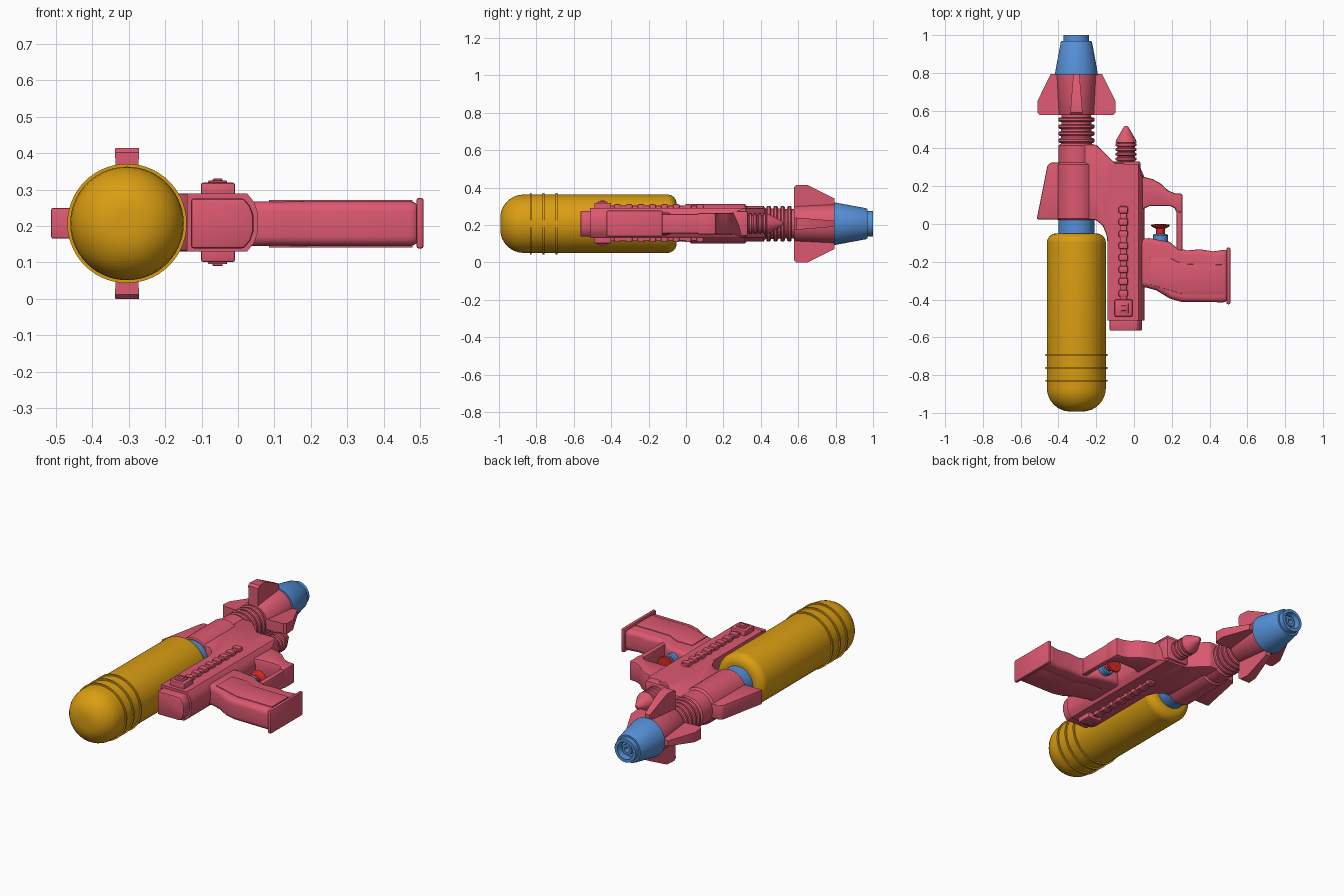
import bpy, bmesh
from math import sin, cos, pi, radians
from mathutils import Matrix

cube = bpy.data.objects.get("Cube")
if cube:
    bpy.data.objects.remove(cube, do_unlink=True)

AX, AZ = -0.305, 0.207   # barrel axis


def material(name, rgb):
    m = bpy.data.materials.new(name)
    m.use_nodes = True
    m.diffuse_color = (*rgb, 1)
    m.node_tree.nodes["Principled BSDF"].inputs["Base Color"].default_value = (*rgb, 1)
    return m


PINK = material("pink plastic", (0.72, 0.10, 0.165))
YELLOW = material("amber tank", (0.70, 0.34, 0.006))
BLUE = material("blue plastic", (0.09, 0.28, 0.68))
RED = material("red trigger", (0.64, 0.025, 0.018))


def finish(bm, name, mat):
    bmesh.ops.recalc_face_normals(bm, faces=bm.faces)
    me = bpy.data.meshes.new(name)
    bm.to_mesh(me)
    bm.free()
    me.materials.append(mat)
    ob = bpy.data.objects.new(name, me)
    bpy.context.collection.objects.link(ob)
    bpy.ops.object.select_all(action="DESELECT")
    ob.select_set(True)
    bpy.context.view_layer.objects.active = ob
    bpy.ops.object.shade_smooth_by_angle(angle=radians(35))
    return ob


def lathe(name, profile, mat, cx=AX, cz=AZ, n=40):
    """Spin (radius, y) points round an axis parallel to y."""
    bm = bmesh.new()
    vs = [bm.verts.new((r, y, 0)) for r, y in profile]
    edges = [bm.edges.new(p) for p in zip(vs, vs[1:])]
    bmesh.ops.spin(bm, geom=vs + edges, axis=(0, 1, 0), cent=(0, 0, 0),
                   angle=2 * pi, steps=n, use_merge=True)
    bmesh.ops.remove_doubles(bm, verts=bm.verts, dist=1e-5)
    bmesh.ops.translate(bm, verts=bm.verts, vec=(cx, 0, cz))
    return finish(bm, name, mat)


def soften(bm, width, segments):
    if width:
        sharp = [e for e in bm.edges if e.calc_face_angle(0) > 0.6]
        bmesh.ops.bevel(bm, geom=sharp, offset=width, segments=segments,
                        profile=0.5, affect="EDGES", clamp_overlap=True)


def extrude(points, vec):
    bm = bmesh.new()
    face = bm.faces.new([bm.verts.new(p) for p in points])
    out = bmesh.ops.extrude_face_region(bm, geom=[face])["geom"]
    bmesh.ops.translate(bm, vec=vec, verts=[v for v in out if isinstance(v, bmesh.types.BMVert)])
    bmesh.ops.recalc_face_normals(bm, faces=bm.faces)
    return bm


def plan(name, outline, z0, z1, mat=PINK, width=0.0, segments=2):
    """Extrude an (x, y) outline upwards."""
    bm = extrude([(x, y, z0) for x, y in outline], (0, 0, z1 - z0))
    soften(bm, width, segments)
    return finish(bm, name, mat)


def box(name, x0, x1, y0, y1, z0, z1, width=0.0, mat=PINK):
    return plan(name, [(x0, y0), (x1, y0), (x1, y1), (x0, y1)], z0, z1, mat, width)


def arc(cr, cy, rad, a0, a1, n=8):
    return [(cr + rad * cos(radians(a0 + (a1 - a0) * i / n)),
             cy + rad * sin(radians(a0 + (a1 - a0) * i / n))) for i in range(n + 1)]


# Tank with three thin hoops
lathe("tank", [(0, -0.993)] + arc(0.031, -0.868, 0.125, -90, 0)
      + arc(0.106, -0.1, 0.05, 0, 90) + [(0, -0.05)], YELLOW, n=56)
for i, y in enumerate((-0.693, -0.762, -0.83)):
    lathe(f"tank_hoop_{i + 1}", [(0.15, y - 0.005), (0.164, y - 0.005),
                                 (0.164, y + 0.005), (0.15, y + 0.005)], YELLOW, n=56)
lathe("tank_neck", [(0, -0.07), (0.095, -0.07), (0.095, 0.05), (0, 0.05)], BLUE)

# Barrel: housing, tube, ribs and collar
lathe("barrel_housing", [(0, 0.022), (0.1, 0.022), (0.106, 0.028), (0.106, 0.315),
                         (0.095, 0.325), (0.095, 0.415), (0.082, 0.425),
                         (0.078, 0.6), (0, 0.6)], PINK)
for i in range(4):
    y = 0.43 + 0.037 * i
    lathe(f"barrel_rib_{i + 1}", [(0.07, y), (0.09, y), (0.096, y + 0.006),
                                  (0.096, y + 0.018), (0.09, y + 0.024), (0.07, y + 0.024)], PINK)
lathe("muzzle_collar", [(0, 0.577), (0.092, 0.577), (0.097, 0.585), (0.104, 0.795),
                        (0, 0.795)], PINK)

# Blue nozzle with a stepped bore
lathe("nozzle", [(0, 0.79), (0.113, 0.79), (0.113, 0.8), (0.083, 0.962), (0.078, 0.97),
                 (0.068, 0.97), (0.068, 1.0), (0.05, 1.0), (0.045, 0.965), (0.03, 0.965),
                 (0.03, 0.985), (0.015, 0.985), (0.012, 0.94), (0, 0.94)], BLUE)

# Four fins, thinner towards the nozzle
for i, side in enumerate(("left", "top", "right", "bottom")):
    bm = extrude([(0.07, 0.577, -1), (0.195, 0.577, -1), (0.207, 0.59, -1), (0.207, 0.65, -1),
                  (0.135, 0.795, -1), (0.07, 0.795, -1)], (0, 0, 2))
    for v in bm.verts:
        t = (v.co.y - 0.577) / 0.218
        v.co.z *= (0.033 - 0.016 * t) * (0.8 + v.co.x)
    bmesh.ops.transform(bm, verts=bm.verts, matrix=Matrix.Translation((AX, 0, AZ))
                        @ Matrix.Rotation(-i * pi / 2, 4, "Y"))
    finish(bm, f"muzzle_fin_{side}", PINK)

# Swept side wing
plan("side_wing", [(AX, 0.025), (-0.515, 0.025), (-0.458, 0.31), (-0.44, 0.325), (AX, 0.325)],
     0.165, 0.25, width=0.006)

# Receiver body with chamfered outer side, and the web joining it to the barrel
body = [(-0.14, 0.13), (0.025, 0.13), (0.045, 0.155), (0.055, 0.185),
        (0.055, 0.235), (0.045, 0.265), (0.025, 0.29), (-0.14, 0.29)]
bm = extrude([(x, -0.512, z) for x, z in body], (0, 0.83, 0))
for v in bm.verts:
    if v.co.y > 0 and v.co.x > 0.03:
        v.co.y -= 0.07
finish(bm, "receiver_body", PINK)
bm = extrude([(x * 0.88 - 0.006, -0.565, AZ + (z - 0.21) * 0.86) for x, z in body], (0, 0.08, 0))
soften(bm, 0.008, 2)
finish(bm, "receiver_end_cap", PINK)
plan("barrel_web", [(-0.3, 0.03), (-0.2, 0.02), (-0.165, -0.01), (-0.145, -0.06), (-0.138, -0.12),
                    (-0.05, -0.12), (-0.05, 0.322), (-0.1, 0.322), (-0.2, 0.42), (-0.3, 0.42)],
     0.13, 0.29, width=0.008)
box("receiver_nose", -0.12, 0.035, 0.24, 0.332, 0.14, 0.275, 0.012)

# Beaded rail and square button block on both faces
for side, s in (("top", 1), ("bottom", -1)):
    def pad(name, x0, x1, y0, y1, height, width):
        za, zb = sorted((0.21 + s * 0.06, 0.21 + s * height))
        box(f"{side}_{name}", x0, x1, y0, y1, za, zb, width)
    pad("rail", -0.074, -0.038, -0.41, 0.095, 0.094, 0.004)
    for i in range(8):
        y = -0.385 + 0.063 * i
        pad(f"rail_bead_{i + 1}", -0.081, -0.031, y, y + 0.036, 0.102, 0.008)
    pad("button_block", -0.102, -0.008, -0.49, -0.4, 0.109, 0.006)
    pad("button_rim", -0.082, -0.03, -0.472, -0.42, 0.115, 0.003)
    pad("button", -0.07, -0.042, -0.46, -0.432, 0.12, 0.003)

# Ribbed pointed tip on the receiver
tip = [(0, 0.3), (0.045, 0.3)]
for i in range(4):
    y = 0.335 + 0.025 * i
    tip += [(0.046, y), (0.056, y + 0.004), (0.056, y + 0.015), (0.046, y + 0.019)]
lathe("pointed_tip", tip + [(0.056, 0.432), (0.052, 0.445), (0.016, 0.508), (0.008, 0.518),
                            (0, 0.52)], PINK, -0.042, AZ, 28)

# Pistol grip with butt plate and raised side panels
plan("grip", [(0.0, -0.08), (0.08, -0.075), (0.19, -0.095), (0.225, -0.125), (0.28, -0.14),
              (0.35, -0.134), (0.42, -0.145), (0.5, -0.132), (0.5, -0.415), (0.25, -0.412),
              (0.19, -0.395), (0.12, -0.352), (0.06, -0.335), (0.0, -0.335)],
     0.145, 0.268, width=0.028, segments=4)
box("grip_butt_plate", 0.49, 0.51, -0.425, -0.125, 0.138, 0.277, 0.007)
for side, z in (("top", 0.264), ("bottom", 0.141)):
    plan(f"grip_panel_{side}", [(0.085, -0.178), (0.185, -0.178), (0.255, -0.212), (0.48, -0.216),
                                (0.48, -0.37), (0.255, -0.37), (0.085, -0.32)], z, z + 0.008,
         width=0.002)

# Trigger guard: sloped arm and outer bar
plan("guard_arm", [(0.0, 0.255), (0.05, 0.25), (0.1, 0.237), (0.14, 0.215), (0.18, 0.178),
                   (0.215, 0.163), (0.257, 0.16), (0.257, 0.06), (0.225, 0.06), (0.215, 0.085),
                   (0.19, 0.095), (0.08, 0.094), (0.05, 0.08), (0.0, 0.08)],
     0.15, 0.264, width=0.01)
box("guard_bar", 0.226, 0.257, -0.17, 0.12, 0.155, 0.259, 0.008)

# Push trigger
lathe("trigger_base", [(0, -0.1), (0.04, -0.1), (0.04, -0.06), (0.035, -0.053), (0, -0.053)],
      BLUE, 0.14, AZ, 28)
lathe("trigger_button", [(0, -0.06), (0.024, -0.06), (0.024, -0.025), (0.046, -0.014),
                         (0.05, -0.008), (0.046, -0.002), (0, 0.0)], RED, 0.14, AZ, 28)
